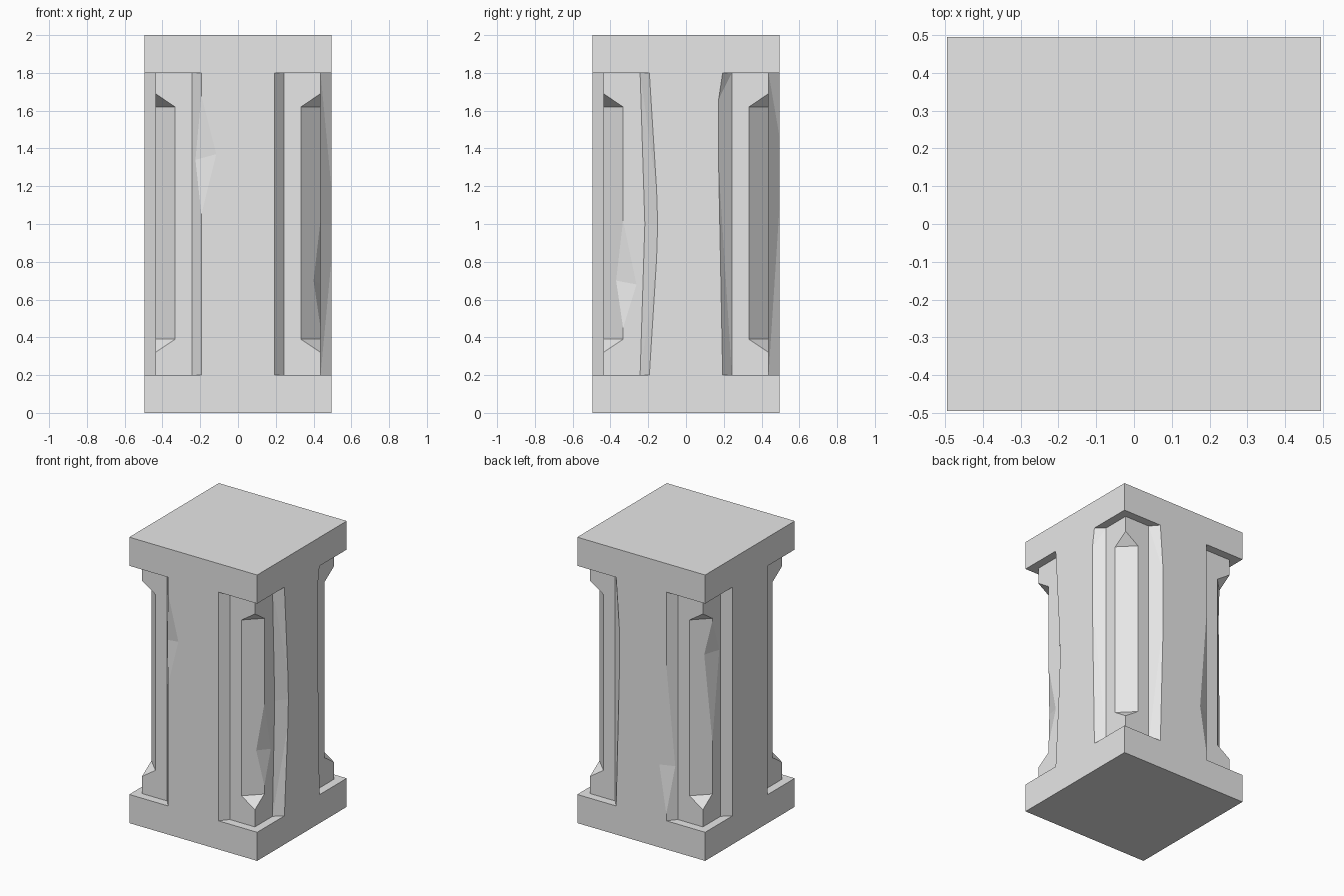
import bpy
import bmesh
from mathutils import Vector

cube = bpy.data.objects.get("Cube")
if cube:
    bpy.data.objects.remove(cube, do_unlink=True)

HALF = 0.495       # half width of the block and its raised panels
INSET = 0.437      # half width of the recessed shaft
CHAMFER = 0.333    # where the corner chamfer starts
PANEL, FOOT = 0.194, 0.243   # outer and inner edge of the panel bevel
LOW, HIGH = 0.2, 1.8         # shaft between the base and the cap

stone = bpy.data.materials.new("grey stone")
stone.use_nodes = True
stone.diffuse_color = (0.8, 0.8, 0.8, 1)
stone.node_tree.nodes["Principled BSDF"].inputs["Base Color"].default_value = (0.8, 0.8, 0.8, 1)


def make_object(name, bm):
    bmesh.ops.recalc_face_normals(bm, faces=bm.faces[:])
    mesh = bpy.data.meshes.new(name)
    bm.to_mesh(mesh)
    bm.free()
    obj = bpy.data.objects.new(name, mesh)
    bpy.context.collection.objects.link(obj)
    mesh.materials.append(stone)
    return obj


def carve(points):
    """Cut the convex hull of the points out of the pillar."""
    bm = bmesh.new()
    for p in points:
        bm.verts.new(p)
    bmesh.ops.convex_hull(bm, input=bm.verts[:])
    loose = [v for v in bm.verts if not v.link_faces]
    bmesh.ops.delete(bm, geom=loose, context='VERTS')
    bmesh.ops.dissolve_limit(bm, angle_limit=0.001, verts=bm.verts[:], edges=bm.edges[:])
    cutter = make_object("cutter", bm)
    cutter.hide_render = True
    mod = pillar.modifiers.new("cut", 'BOOLEAN')
    mod.operation, mod.solver, mod.object = 'DIFFERENCE', 'EXACT', cutter
    bpy.ops.object.modifier_apply(modifier=mod.name)
    bpy.data.objects.remove(cutter, do_unlink=True)


def grown(points, pivot, factor):
    return [pivot + (Vector(p) - pivot) * factor for p in points]


def groove(axis, sx, sy, worn=None):
    """Recess beside a panel; worn = (height, panel edge, bevel foot)."""
    levels = [(LOW, PANEL, FOOT), (HIGH, PANEL, FOOT)] + ([worn] if worn else [])
    points = []
    for z, edge, foot in levels:
        over = foot + (edge - foot) * 1.3
        out = INSET + (HALF - INSET) * 1.3
        for t, d in ((over, out), (foot, INSET), (0.6, INSET), (0.6, out)):
            points.append((sx * t, sy * d, z) if axis == 'y' else (sx * d, sy * t, z))
    carve(points)


def chip(top, bottom, side_a, side_b):
    """Small two-facet nick across an edge."""
    pivot = (Vector(side_a) + Vector(side_b)) / 2
    carve(grown((top, bottom, side_a, side_b), pivot, 1.05))


# Solid block
bm = bmesh.new()
bmesh.ops.create_cube(bm, size=1)
bmesh.ops.scale(bm, vec=(2 * HALF, 2 * HALF, 2), verts=bm.verts[:])
bmesh.ops.translate(bm, vec=(0, 0, 1), verts=bm.verts[:])
pillar = make_object("stone_pillar", bm)
bpy.context.view_layer.objects.active = pillar
pillar.select_set(True)

# Recessed corners, some with worn panel edges
worn_edges = {
    ('x', 1, -1): (1.0, 0.15, 0.218),
    ('x', 1, 1): (1.62, 0.173, FOOT),
    ('y', 1, 1): (1.36, 0.17, FOOT),
}
corners = [(sx, sy) for sx in (-1, 1) for sy in (-1, 1)]
for sx, sy in corners:
    for axis in 'xy':
        groove(axis, sx, sy, worn_edges.get((axis, sx, sy)))

# Stopped chamfers on the shaft corners
for sx, sy in corners:
    points = []
    for z, tip in ((0.39, 0.32), (1.62, 1.69)):
        a = Vector((sx * CHAMFER, sy * INSET, z))
        b = Vector((sx * INSET, sy * CHAMFER, z))
        c = Vector((sx * INSET, sy * INSET, tip))
        points += grown((a, b, c), (a + b) / 2, 1.15)
    carve(points)

# Chips: front panel, back panel, two chamfered corners
chip((-PANEL, -HALF, 1.68), (-PANEL, -HALF, 1.05),
     (-0.115, -HALF, 1.37), (-0.225, -0.458, 1.34))
chip((-PANEL, HALF, 1.29), (-PANEL, HALF, 0.25),
     (-0.14, HALF, 0.58), (-0.232, 0.45, 0.575))
chip((INSET, -CHAMFER, 1.02), (INSET, -CHAMFER, 0.45),
     (0.40, -0.37, 0.70), (INSET, -0.262, 0.68))
chip((-INSET, CHAMFER, 1.6), (-INSET, CHAMFER, 0.76),
     (-0.40, 0.37, 1.37), (-INSET, 0.256, 1.37))
